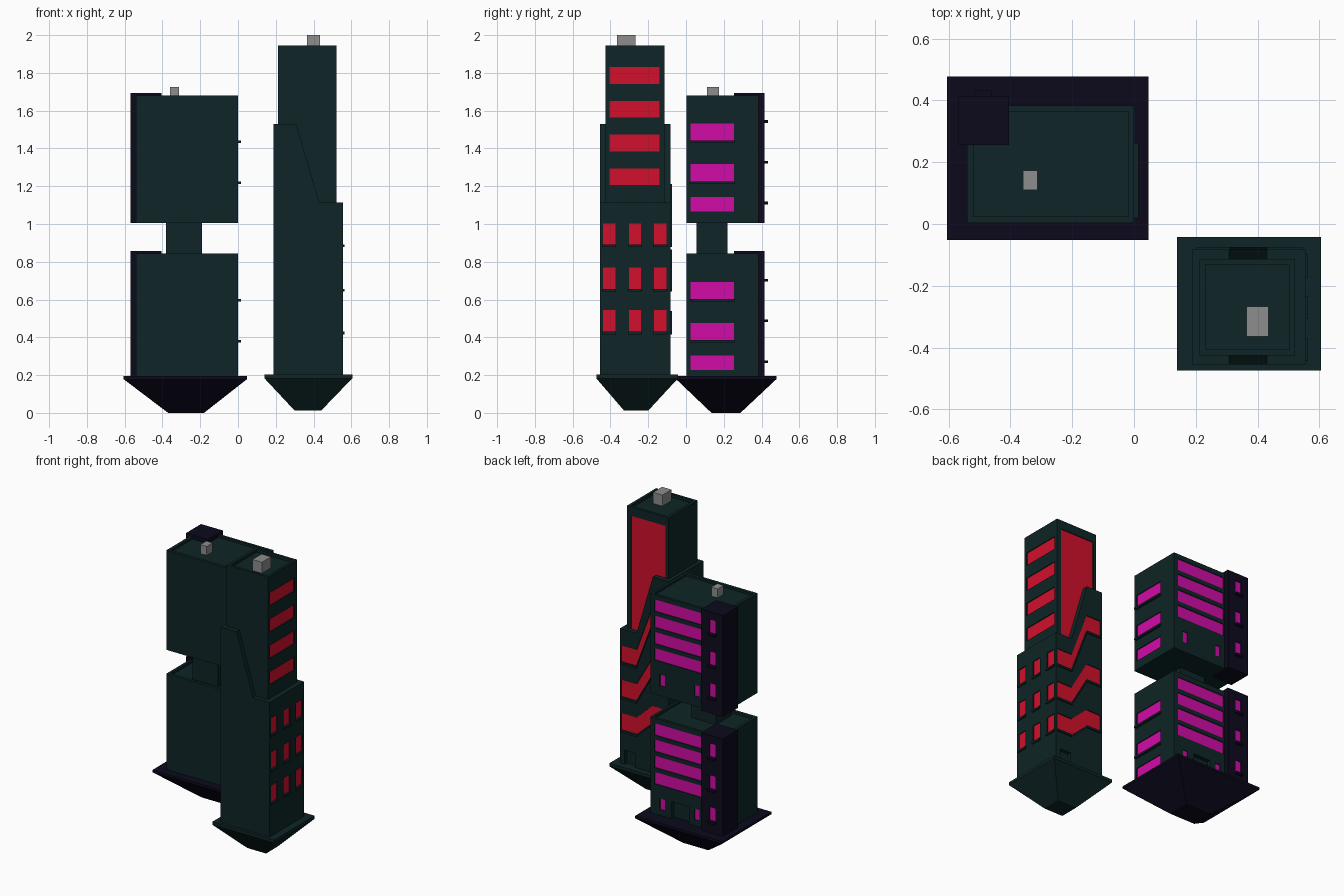
import bpy, bmesh

if "Cube" in bpy.data.objects:
    bpy.data.objects.remove(bpy.data.objects["Cube"])


def material(name, r, g, b):
    m = bpy.data.materials.new(name)
    m.diffuse_color = (r, g, b, 1)
    m.use_nodes = True
    m.node_tree.nodes["Principled BSDF"].inputs["Base Color"].default_value = m.diffuse_color
    return m


GREEN = material("dark green wall", 0.0045, 0.018, 0.019)
NAVY = material("night navy", 0.0035, 0.003, 0.012)
MAGENTA = material("magenta glass", 0.64, 0.0035, 0.38)
RED = material("red glass", 0.64, 0.005, 0.025)
GREY = material("roof grey", 0.27, 0.27, 0.27)


def box(x0, x1, y0, y1, z0, z1):
    """A box as a front profile and a depth range."""
    return [(x0, z0), (x1, z0), (x1, z1), (x0, z1)], y0, y1


def build(name, solids, mat):
    """One object made of front (x, z) profiles extruded along y."""
    bm = bmesh.new()
    for pts, y0, y1 in solids:
        a = [bm.verts.new((x, y0, z)) for x, z in pts]
        b = [bm.verts.new((x, y1, z)) for x, z in pts]
        bm.faces.new(a)
        bm.faces.new(b[::-1])
        for i in range(len(pts)):
            j = (i + 1) % len(pts)
            bm.faces.new((a[j], a[i], b[i], b[j]))
    bmesh.ops.recalc_face_normals(bm, faces=bm.faces)
    me = bpy.data.meshes.new(name)
    bm.to_mesh(me)
    bm.free()
    me.materials.append(mat)
    ob = bpy.data.objects.new(name, me)
    bpy.context.collection.objects.link(ob)
    return ob


def cut(ob, solids):
    """Cut shallow recesses, then drop the cutter."""
    cutter = build("cutter", solids, ob.data.materials[0])
    mod = ob.modifiers.new("recess", "BOOLEAN")
    mod.operation, mod.solver, mod.object = "DIFFERENCE", "EXACT", cutter
    bpy.context.view_layer.objects.active = ob
    bpy.ops.object.modifier_apply(modifier=mod.name)
    bpy.data.objects.remove(cutter)


def base(name, top, bottom, z, mat):
    """Thin square rim above an upside-down cut pyramid; z = floor, shoulder, top."""
    bm = bmesh.new()
    rings = []
    for (x0, x1, y0, y1), h in ((bottom, z[0]), (top, z[1]), (top, z[2])):
        rings.append([bm.verts.new((x, y, h)) for x, y in
                      ((x0, y0), (x1, y0), (x1, y1), (x0, y1))])
    bm.faces.new(rings[0][::-1])
    bm.faces.new(rings[-1])
    for a, b in zip(rings, rings[1:]):
        for i in range(4):
            j = (i + 1) % 4
            bm.faces.new((a[i], a[j], b[j], b[i]))
    bmesh.ops.recalc_face_normals(bm, faces=bm.faces)
    me = bpy.data.meshes.new(name)
    bm.to_mesh(me)
    bm.free()
    me.materials.append(mat)
    bpy.context.collection.objects.link(bpy.data.objects.new(name, me))


D, P = 0.01, 0.004   # recess depth, glass thickness


def side_windows(x, ys, zs):
    """Recesses and glass on a wall facing +x."""
    cells = [(a, b, c, d) for a, b in ys for c, d in zs]
    return ([box(x - D, x + .02, *c) for c in cells],
            [box(x - D, x - D + P, *c) for c in cells])


def back_windows(y, profiles):
    """Recesses and glass on a wall facing +y."""
    return ([(p, y - D, y + .02) for p in profiles],
            [(p, y - D, y - D + P) for p in profiles])


def rect(x0, x1, z0, z1):
    return [(x0, z0), (x1, z0), (x1, z1), (x0, z1)]


# ---------- Split building: two matching blocks joined by a core ----------
base("split_base", (-.605, .047, -.052, .478), (-.37, -.18, .135, .288),
     (0, .178, .194), NAVY)
build("split_core", [box(-.38, -.19, .055, .22, .82, 1.02)], GREEN)

for label, s, z0, z1 in (("lower", 0, .192, .843), ("upper", .84, 1.005, 1.68)):
    body = build(label + "_block", [box(-.54, 0, .003, .383, z0, z1)], GREEN)
    stair = build(label + "_stair_tower",
                  [box(-.568, -.405, .255, .415, z0, z1 + .013)], NAVY)

    # windows on the right wall, stripes and small windows on the back
    rows = [(.602 + s, .692 + s), (.385 + s, .477 + s), (.227 + s, .304 + s)]
    c1, g1 = side_windows(0, [(.025, .255)], rows)
    stripes = [rect(-.398, -.03, .727 + s - .11 * i, .808 + s - .11 * i) for i in range(4)]
    small = [rect(x - .019, x + .019, .233 + s, .308 + s) for x in (-.09, -.35)]
    c2, g2 = back_windows(.383, stripes + small)
    roof = [box(-.52, -.018, .025, .365, z1 - .015, z1 + .05)]
    door = [box(-.29, -.16, .355, .42, .18, .31)] if s == 0 else []
    cut(body, c1 + c2 + roof + door)

    slits = [rect(-.512, -.466, z + s, z + s + .09) for z in (.71, .494, .278)]
    c3, g3 = back_windows(.415, slits)
    cut(stair, c3)
    build(label + "_block_glass", g1 + g2 + g3, MAGENTA)
    build(label + "_side_sills",
          [box(-.005, .015, .02, .26, a - .013, a) for a, _ in rows[:2]], GREEN)
    build(label + "_stair_sills",
          [box(-.516, -.462, .41, .434, p[0][1] - .014, p[0][1]) for p in slits], NAVY)

build("split_roof_unit", [box(-.36, -.312, .11, .174, 1.66, 1.726)], GREY)

# ---------- Stepped tower: sloped shoulder around a tall shaft ----------
base("tower_base", (.14, .605, -.475, -.042), (.30, .44, -.328, -.2),
     (.012, .183, .203), GREEN)
shoulder = build("tower_shoulder", [(
    [(.188, .2), (.555, .2), (.555, 1.115), (.43, 1.115), (.308, 1.53), (.188, 1.53)],
    -.455, -.083)], GREEN)
shaft = build("tower_shaft", [box(.212, .522, -.425, -.113, 1.0, 1.945)], GREEN)

# three rows of windows on the right, folded bands on the back
rows = [(.892, 1.003), (.656, .77), (.43, .545)]
ys = [(-.44, -.374), (-.303, -.237), (-.17, -.102)]
c1, g1 = side_windows(.555, ys, rows)


def band(z0, z1, rise):
    xs = ((.545, 0), (.43, 0), (.31, rise), (.2, rise))
    return [(x, z0 + r) for x, r in xs] + [(x, z1 + r) for x, r in reversed(xs)]


rises = (.32, .21, .11)
c2, g2 = back_windows(-.083, [band(a, b, r) for (a, b), r in zip(rows, rises)])
cut(shoulder, c1 + c2 + [box(.44, .52, -.108, -.04, .18, .3)])
build("shoulder_glass", g1 + g2, RED)
build("shoulder_sills",
      [box(.55, .563, a - .004, b + .004, z - .014, z) for a, b in ys for z, _ in rows]
      + [(band(z - .014, z, r), -.088, -.075) for (z, _), r in zip(rows, rises)], GREEN)

# shaft windows, tall back panel and sunken roof
c1, g1 = side_windows(.522, [(-.405, -.14)],
                      [(1.742 - .1785 * i, 1.83 - .1785 * i) for i in range(4)])
c2, g2 = back_windows(-.113, [rect(.232, .492, 1.1, 1.885)])
cut(shaft, c1 + c2 + [box(.232, .504, -.407, -.131, 1.925, 2)])
build("shaft_glass", g1 + g2, RED)
build("tower_roof_unit", [box(.364, .435, -.365, -.267, 1.92, 2.0)], GREY)
